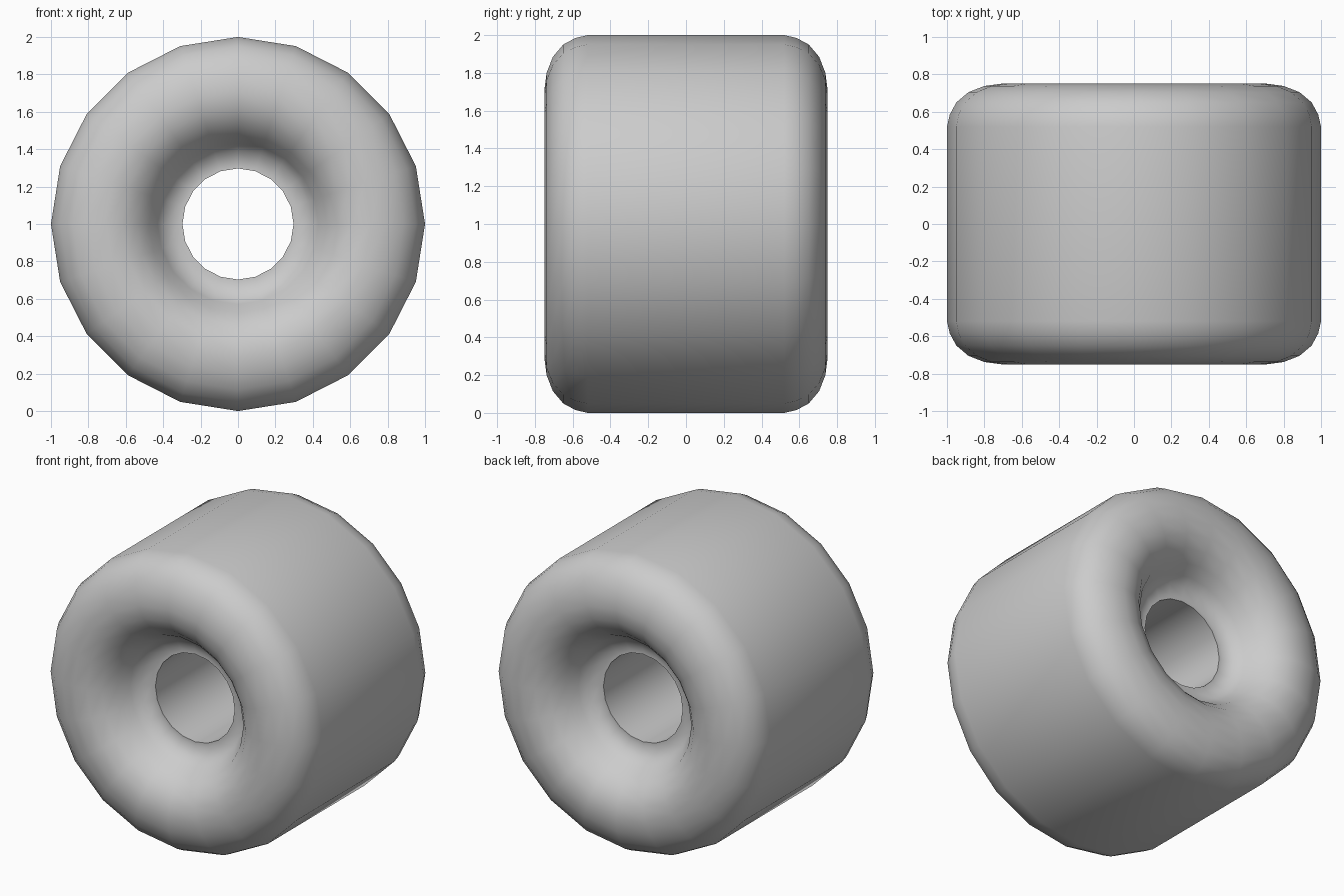
import bpy, bmesh, math

if "Cube" in bpy.data.objects:
    bpy.data.objects.remove(bpy.data.objects["Cube"])

SIDES = 20

# Half of the cross-section as (radius, distance along axle), tread to bore
half = [(1.0, 0.52), (0.985, 0.585), (0.95, 0.65), (0.885, 0.705),
        (0.80, 0.738), (0.71, 0.75), (0.62, 0.735), (0.54, 0.69),
        (0.475, 0.62), (0.43, 0.54), (0.39, 0.485), (0.325, 0.46), (0.297, 0.46)]
profile = half + [(r, -y) for r, y in reversed(half)]

# Wheel: closed profile swept around the y axis
bm = bmesh.new()
rings = []
for i in range(SIDES):
    a = 2 * math.pi * i / SIDES
    rings.append([bm.verts.new((r * math.cos(a), y, 1 + r * math.sin(a)))
                  for r, y in profile])
n = len(profile)
for i in range(SIDES):
    p, q = rings[i], rings[(i + 1) % SIDES]
    for j in range(n):
        k = (j + 1) % n
        bm.faces.new((p[j], p[k], q[k], q[j]))
bmesh.ops.recalc_face_normals(bm, faces=bm.faces)

mesh = bpy.data.meshes.new("wheel")
bm.to_mesh(mesh)
bm.free()
wheel = bpy.data.objects.new("wheel", mesh)
bpy.context.collection.objects.link(wheel)
bpy.context.view_layer.objects.active = wheel
wheel.select_set(True)
bpy.ops.object.shade_smooth_by_angle(angle=math.radians(40))
